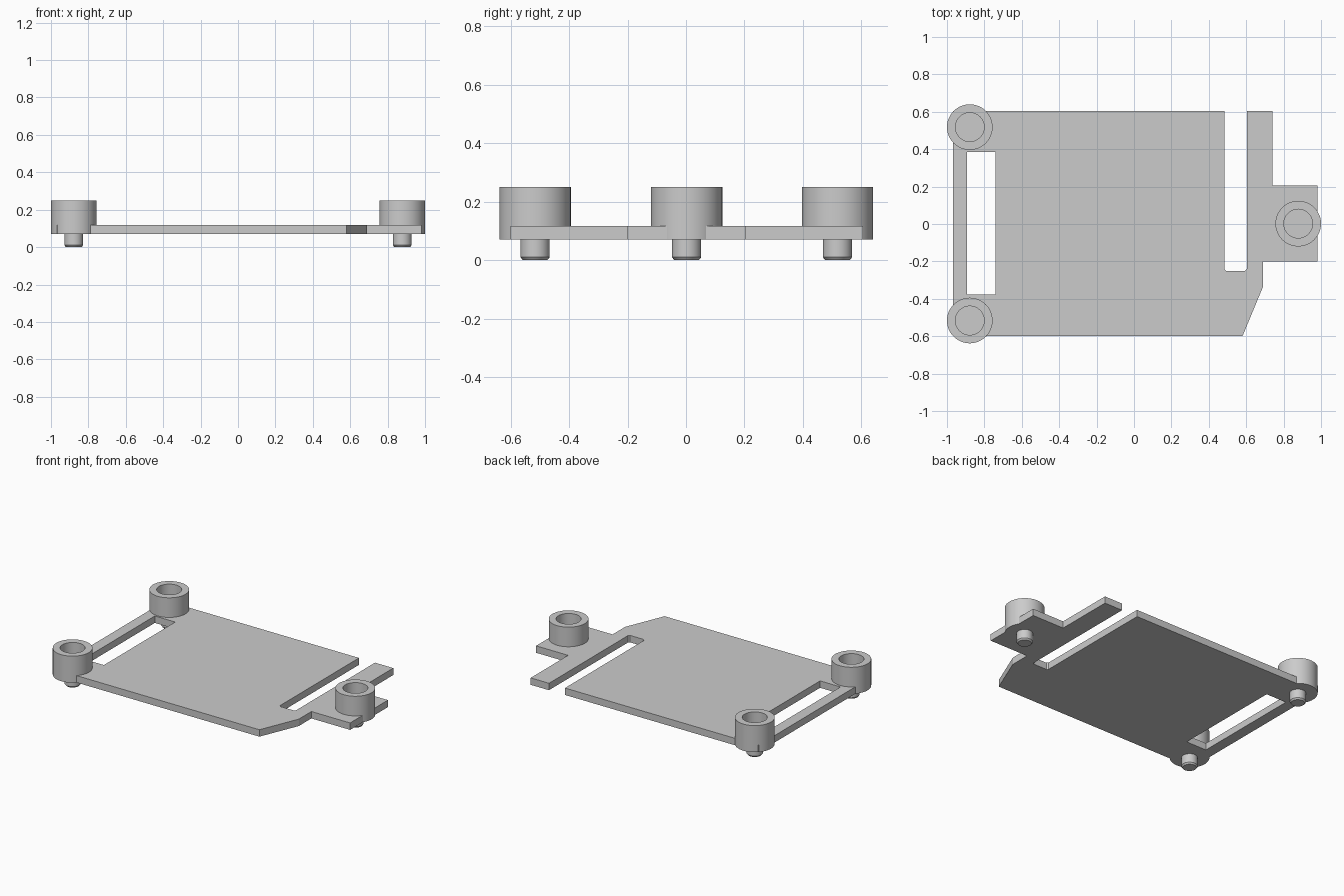
import bpy
import bmesh
from math import radians, tau
from mathutils import Vector

cube = bpy.data.objects.get("Cube")
if cube:
    bpy.data.objects.remove(cube, do_unlink=True)

grey = bpy.data.materials.new("Light grey")
grey.use_nodes = True
colour = (0.6, 0.6, 0.6, 1)
grey.diffuse_color = colour
grey.node_tree.nodes["Principled BSDF"].inputs["Base Color"].default_value = colour

PLATE_BOTTOM, PLATE_TOP = 0.07, 0.117


def add_object(name, bm):
    bmesh.ops.recalc_face_normals(bm, faces=bm.faces)
    mesh = bpy.data.meshes.new(name)
    bm.to_mesh(mesh)
    bm.free()
    mesh.materials.append(grey)
    obj = bpy.data.objects.new(name, mesh)
    bpy.context.collection.objects.link(obj)
    return obj


def slab(name, loops, bottom, top):
    """Extrude an outline, with any inner loops left open as holes."""
    bm = bmesh.new()
    edges = []
    for loop in loops:
        verts = [bm.verts.new((x, y, bottom)) for x, y in loop]
        edges += [bm.edges.new((a, b)) for a, b in zip(verts, verts[1:] + verts[:1])]
    bmesh.ops.triangle_fill(bm, edges=edges, use_beauty=True, normal=(0, 0, 1))
    result = bmesh.ops.extrude_face_region(bm, geom=bm.faces[:], use_keep_orig=True)
    raised = [v for v in result["geom"] if isinstance(v, bmesh.types.BMVert)]
    bmesh.ops.translate(bm, verts=raised, vec=(0, 0, top - bottom))
    return add_object(name, bm)


def turned(name, profile, location, segments=48):
    """Spin a radius/height profile around the vertical axis."""
    bm = bmesh.new()
    verts = [bm.verts.new((r, 0, z)) for r, z in profile]
    edges = [bm.edges.new(pair) for pair in zip(verts, verts[1:])]
    bmesh.ops.spin(bm, geom=verts + edges, cent=(0, 0, 0), axis=(0, 0, 1),
                   angle=tau, steps=segments)
    bmesh.ops.remove_doubles(bm, verts=bm.verts, dist=0.0001)
    obj = add_object(name, bm)
    obj.location = Vector((*location, 0))
    bpy.ops.object.select_all(action="DESELECT")
    obj.select_set(True)
    bpy.context.view_layer.objects.active = obj
    bpy.ops.object.shade_smooth_by_angle(angle=radians(30))


# Flat plate with an open slot at the back, a side tab and a long window
outline = [(-0.967, -0.6), (0.58, -0.6), (0.69, -0.335), (0.69, -0.2),
           (0.98, -0.2), (0.98, 0.205), (0.74, 0.205), (0.74, 0.605),
           (0.603, 0.605), (0.603, -0.24), (0.593, -0.25), (0.493, -0.25),
           (0.483, -0.24), (0.483, 0.605), (-0.967, 0.605)]
window = [(-0.893, -0.378), (-0.74, -0.378), (-0.74, 0.385), (-0.893, 0.385)]
slab("base_plate", [outline, window], PLATE_BOTTOM, PLATE_TOP)

# Hollow cups with a chamfered locating pin below each one
cup = [(0, PLATE_BOTTOM), (0.122, PLATE_BOTTOM), (0.122, 0.25),
       (0.077, 0.25), (0.077, 0.12), (0, 0.12)]
pin = [(0, 0), (0.042, 0), (0.05, 0.01), (0.05, 0.08), (0, 0.08)]
places = {"back_right": (-0.878, 0.518), "front_right": (-0.878, -0.516),
          "left": (0.878, 0.002)}
for side, spot in places.items():
    turned(side + "_cup", cup, spot)
    turned(side + "_pin", pin, spot)
